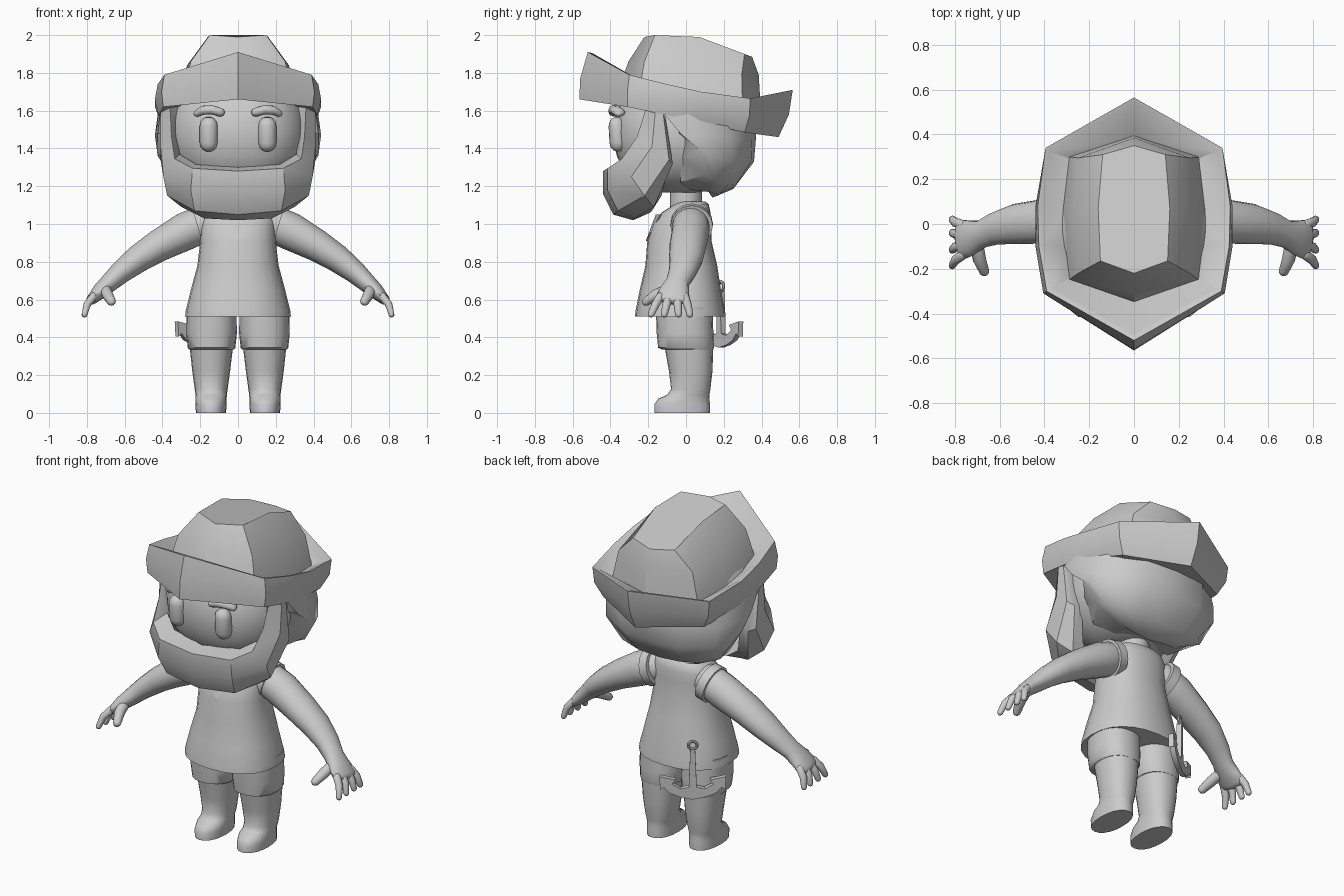
import bpy, bmesh, math
from mathutils import Vector, Matrix

if "Cube" in bpy.data.objects:
    bpy.data.objects.remove(bpy.data.objects["Cube"])

grey = bpy.data.materials.new("plain_grey")
grey.diffuse_color = (0.6, 0.6, 0.6, 1)
grey.use_nodes = True
grey.node_tree.nodes["Principled BSDF"].inputs["Base Color"].default_value = grey.diffuse_color


def finish(name, bm, mirror=False, angle=35):
    """Mirror, close and shade a mesh, then add it to the scene."""
    if mirror:
        dup = bmesh.ops.duplicate(bm, geom=bm.verts[:] + bm.edges[:] + bm.faces[:])["geom"]
        for v in dup:
            if isinstance(v, bmesh.types.BMVert):
                v.co.x *= -1
        bmesh.ops.reverse_faces(bm, faces=[f for f in dup if isinstance(f, bmesh.types.BMFace)])
        bmesh.ops.remove_doubles(bm, verts=bm.verts[:], dist=0.0005)
    rim = [e for e in bm.edges if e.is_boundary]
    if rim:
        bmesh.ops.holes_fill(bm, edges=rim, sides=0)
    bmesh.ops.recalc_face_normals(bm, faces=bm.faces[:])
    for f in bm.faces:
        f.smooth = True
    me = bpy.data.meshes.new(name)
    bm.to_mesh(me)
    bm.free()
    me.set_sharp_from_angle(angle=math.radians(angle))
    me.materials.append(grey)
    ob = bpy.data.objects.new(name, me)
    bpy.context.collection.objects.link(ob)
    return ob


def sheet(name, rows, closed=False, mirror=False, angle=35):
    """Skin a list of point rows."""
    bm = bmesh.new()
    grid = [[bm.verts.new(p) for p in row] for row in rows]
    n = len(rows[0])
    for a, b in zip(grid, grid[1:]):
        for i in range(n if closed else n - 1):
            j = (i + 1) % n
            bm.faces.new((a[i], a[j], b[j], b[i]))
    return finish(name, bm, mirror, angle)


def tube(name, path, flat=False, power=2.0, sides=16, rounded=False, mirror=False, angle=50):
    """Skin rings along a path of (x, y, z, radius along y, other radius)."""
    pts = [Vector(p[:3]) for p in path]
    rings = []
    last = len(pts) - 1
    for k, p in enumerate(path):
        t = (pts[min(k + 1, last)] - pts[max(k - 1, 0)]).normalized()
        if flat:
            t = Vector((0, 0, 1))
        rings.append((pts[k], t, p[3], p[4]))
    if rounded:
        (p, t, a, b), (q, u, c, d) = rings[0], rings[-1]
        r, s = min(a, b), min(c, d)
        head = [(p - t * r * o, t, a * f, b * f) for o, f in ((1, .3), (.85, .6), (.5, .88))]
        tail = [(q + u * s * o, u, c * f, d * f) for o, f in ((.5, .88), (.85, .6), (1, .3))]
        rings = head + rings + tail
    rows = []
    for p, t, ry, rx in rings:
        side = (Vector((0, 1, 0)) - t * t.y).normalized()
        other = t.cross(side)
        row = []
        for i in range(sides):
            a = 2 * math.pi * i / sides
            c, s = math.cos(a), math.sin(a)
            row.append(p + side * ry * math.copysign(abs(c) ** (2 / power), c)
                       + other * rx * math.copysign(abs(s) ** (2 / power), s))
        rows.append(row)
    return sheet(name, rows, True, mirror, angle)


# Hat crown: base, shoulder and flat top
base = [(0, .395, 1.62), (.29, .30, 1.61), (.32, .05, 1.63), (.29, -.25, 1.69), (0, -.35, 1.73)]
mid = [(0, .385, 1.79), (.25, .295, 1.79), (.27, .05, 1.84), (.25, -.22, 1.86), (0, -.305, 1.86)]
top = [(0, .35, 1.885), (.14, .31, 1.90), (.16, .07, 1.99), (.15, -.165, 2.0), (0, -.22, 1.99)]
sheet("hat_crown", [base, mid, top], mirror=True)

# Hat brim: upturned band with pointed front and back
floor = [(0, .38, 1.62), (.28, .29, 1.61), (.31, .07, 1.63), (.31, -.1, 1.66), (.28, -.24, 1.69), (0, -.34, 1.73)]
rim = [(0, .565, 1.71), (.395, .34, 1.665), (.43, .08, 1.70), (.425, -.1, 1.74), (.39, -.30, 1.79), (0, -.52, 1.91)]
bulge = [(0, .545, 1.58), (.385, .335, 1.57), (.44, .08, 1.62), (.44, -.1, 1.66), (.405, -.31, 1.70), (0, -.56, 1.77)]
lower = [(0, .49, 1.46), (.34, .31, 1.485), (.41, .07, 1.54), (.42, -.1, 1.575), (.395, -.31, 1.62), (0, -.565, 1.66)]
inner = [(x * .955, y * .955, z - .005) for x, y, z in rim]
under = [(x * .75, y * .75, z + .02) for x, y, z in lower]
sheet("hat_brim", [floor, inner, rim, bulge, lower, under], mirror=True)

# Head
head = []
for i in range(1, 16):
    a = math.pi * i / 16
    s = math.sin(a) ** .75
    head.append((0, -.04, 1.48 - .32 * math.cos(a), .345 * s, .365 * s))
tube("head", head, flat=True, power=2.3, sides=32)

# Beard: sections from chin to temple
beard = [
    [(0, -.35, 1.30), (0, -.44, 1.28), (0, -.44, 1.16), (0, -.385, 1.05), (0, -.28, 1.02), (0, -.19, 1.06)],
    [(.22, -.30, 1.315), (.24, -.415, 1.295), (.25, -.415, 1.18), (.23, -.36, 1.07), (.18, -.27, 1.03), (.15, -.18, 1.07)],
    [(.31, -.24, 1.37), (.335, -.34, 1.345), (.395, -.29, 1.25), (.375, -.22, 1.15), (.30, -.17, 1.09), (.26, -.13, 1.15)],
    [(.32, -.20, 1.45), (.352, -.26, 1.46), (.41, -.18, 1.41), (.41, -.09, 1.34), (.37, -.07, 1.32), (.31, -.08, 1.34)],
    [(.32, -.17, 1.62), (.36, -.21, 1.62), (.41, -.16, 1.62), (.41, -.12, 1.58), (.38, -.11, 1.57), (.32, -.11, 1.57)],
]
sheet("beard", beard, closed=True, mirror=True, angle=32)

# Hair: bowl around the back of the head
hair = [
    [(0, 0, 1.62), (0, 0, 1.48), (0, 0, 1.35), (0, .01, 1.22), (0, .03, 1.18)],
    [(.32, -.06, 1.62), (.33, -.04, 1.48), (.33, -.03, 1.35), (.27, -.03, 1.22), (.16, .02, 1.18)],
    [(.41, -.13, 1.60), (.425, -.03, 1.48), (.43, .075, 1.39), (.36, .10, 1.26), (.20, .12, 1.17)],
    [(.42, 0, 1.62), (.44, .06, 1.47), (.425, .13, 1.36), (.34, .16, 1.23), (.19, .16, 1.16)],
    [(.36, .21, 1.62), (.38, .23, 1.46), (.365, .25, 1.34), (.27, .23, 1.215), (.14, .17, 1.15)],
    [(.20, .35, 1.62), (.20, .35, 1.45), (.19, .345, 1.33), (.14, .26, 1.20), (.07, .15, 1.145)],
    [(0, .38, 1.62), (0, .37, 1.45), (0, .36, 1.33), (0, .25, 1.185), (0, .14, 1.14)],
]
sheet("hair", hair, mirror=True, angle=40)

# Eyes and brows
tube("eyes", [(.155, -.36, 1.43, .045, .048), (.155, -.365, 1.52, .045, .048)], rounded=True, mirror=True)
tube("eyebrows", [(.095, -.38, 1.592, .03, .024), (.14, -.38, 1.605, .03, .026),
                  (.185, -.37, 1.602, .03, .025), (.212, -.35, 1.588, .03, .02)], rounded=True, mirror=True, sides=10)

# Neck, vest and open collar
tube("neck", [(0, 0, 1.05, .085, .085), (0, 0, 1.22, .085, .085)], flat=True)
tube("vest", [(0, -.03, .51, .24, .28), (0, -.03, .54, .237, .277), (0, -.03, .65, .215, .25),
              (0, -.025, .78, .19, .215), (0, -.035, .91, .17, .2), (0, -.02, 1.0, .155, .198),
              (0, .0, 1.06, .13, .19), (0, .03, 1.105, .09, .15), (0, .03, 1.12, .07, .09)],
     flat=True, power=2.3, sides=24)
collar = bmesh.new()
front = [(-.11, -.137, 1.05), (0, -.213, .91), (.11, -.137, 1.05), (0, -.16, 1.05)]
cv = [[collar.verts.new((x, y + d, z)) for x, y, z in front] for d in (0, .008)]
for ring in cv:
    collar.faces.new((ring[0], ring[1], ring[3]))
    collar.faces.new((ring[1], ring[2], ring[3]))
for i in range(4):
    j = (i + 1) % 4
    collar.faces.new((cv[0][i], cv[0][j], cv[1][j], cv[1][i]))
finish("collar_opening", collar)
tube("armhole_trim", [(.165, .03, 1.005, .112, .108), (.215, .03, .99, .112, .112)], mirror=True)

# Arms with palms
tube("arms", [(.19, .025, 1.0, .098, .098), (.28, .025, .96, .1, .1), (.42, .01, .885, .098, .085),
              (.53, 0, .815, .09, .073), (.62, -.02, .745, .073, .06), (.68, -.045, .69, .062, .05),
              (.73, -.062, .645, .08, .042), (.77, -.07, .605, .09, .03)], rounded=True, mirror=True)

# Fingers and thumbs
for i, (y0, y1) in enumerate(((-.137, -.185), (-.092, -.115), (-.047, -.04), (-.005, .02))):
    tube(f"finger_{i + 1}", [(.765, y0, .615, .023, .022), (.798, (y0 + y1) / 2, .575, .022, .02),
                             (.812, y1, .522, .018, .016)], rounded=True, mirror=True, sides=10)
tube("thumbs", [(.705, -.08, .66, .03, .03), (.69, -.16, .625, .03, .03),
                (.67, -.21, .59, .022, .024)], rounded=True, mirror=True, sides=10)

# Shorts and legs with feet
tube("shorts", [(.14, .01, .335, .135, .118), (.14, 0, .345, .148, .126), (.14, -.005, .42, .15, .134),
                (.14, -.01, .56, .15, .132)], flat=True, power=2.3, sides=20, mirror=True)
tube("legs", [(.143, -.02, 0, .148, .08), (.143, -.02, .045, .148, .082), (.142, -.012, .075, .135, .082),
              (.142, .012, .095, .112, .083), (.142, .025, .125, .104, .087), (.142, .025, .22, .115, .1),
              (.141, .015, .36, .13, .116)], flat=True, power=2.2, sides=20, mirror=True)

# Anchor hanging behind the left hip, turned outward
place = Matrix.Translation((-.175, .185, 0)) @ Matrix.Rotation(math.radians(35), 4, 'Z')
half = [(.013, .65), (.022, .42), (.065, .41), (.115, .438), (.095, .465), (.185, .485),
        (.18, .405), (.16, .42), (.13, .385), (.07, .36), (0, .345)]
outline = half + [(-u, z) for u, z in reversed(half[:-1])]
bm = bmesh.new()
face = bm.faces.new([bm.verts.new((u, -.015, z)) for u, z in outline])
ext = bmesh.ops.extrude_face_region(bm, geom=[face])["geom"]
bmesh.ops.translate(bm, vec=(0, .03, 0), verts=[v for v in ext if isinstance(v, bmesh.types.BMVert)])
if not face.is_valid or len([f for f in bm.faces if len(f.verts) == len(outline)]) < 2:
    bmesh.ops.holes_fill(bm, edges=[e for e in bm.edges if e.is_boundary], sides=0)
bmesh.ops.transform(bm, matrix=place, verts=bm.verts[:])
finish("anchor", bm)
bpy.ops.mesh.primitive_torus_add(major_radius=.024, minor_radius=.009, major_segments=16, minor_segments=8)
ring = bpy.context.object
ring.name = "anchor_ring"
ring.data.transform(place @ Matrix.Translation((0, 0, .67)) @ Matrix.Rotation(math.pi / 2, 4, 'X'))
ring.data.materials.append(grey)
bpy.ops.object.shade_smooth_by_angle()
